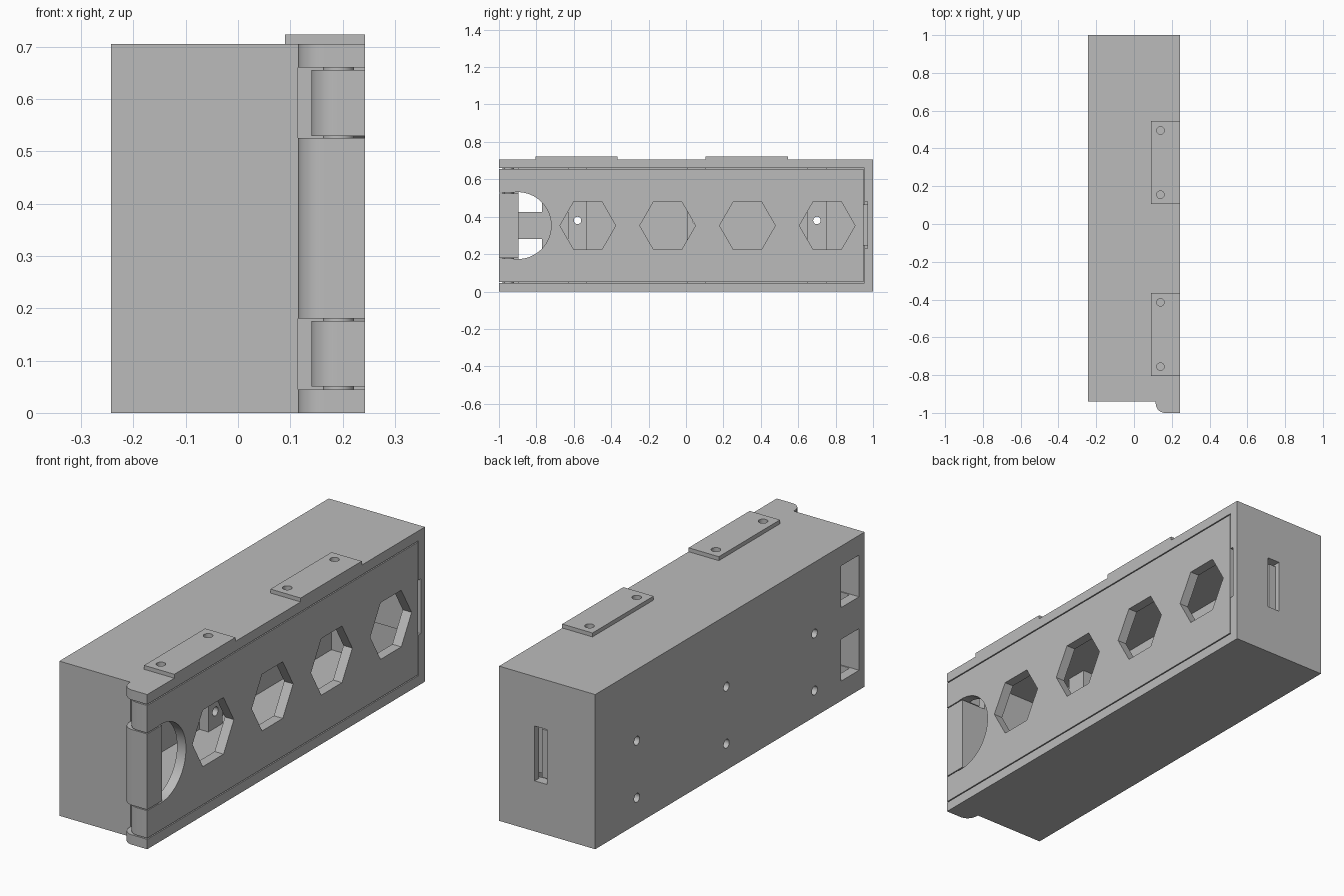
import bpy, bmesh, math
from mathutils import Matrix

if "Cube" in bpy.data.objects:
    bpy.data.objects.remove(bpy.data.objects["Cube"], do_unlink=True)

gray = bpy.data.materials.new("plain_gray")
gray.use_nodes = True
COLOR = (0.5, 0.5, 0.5, 1)
gray.diffuse_color = COLOR
gray.node_tree.nodes["Principled BSDF"].inputs["Base Color"].default_value = COLOR

HALF = 0.2425          # half depth of the case
HEIGHT = 0.705
MID = HEIGHT / 2
WALL = 0.045
INNER = HALF - WALL


def finish(name, bm):
    bmesh.ops.recalc_face_normals(bm, faces=bm.faces)
    mesh = bpy.data.meshes.new(name)
    bm.to_mesh(mesh)
    bm.free()
    mesh.materials.append(gray)
    obj = bpy.data.objects.new(name, mesh)
    bpy.context.collection.objects.link(obj)
    return obj


def box(name, xs, ys, zs):
    bm = bmesh.new()
    bmesh.ops.create_cube(bm, size=1)
    for v in bm.verts:
        v.co = [(r[0] + r[1]) / 2 + c * (r[1] - r[0]) for c, r in zip(v.co, (xs, ys, zs))]
    return finish(name, bm)


def rod(name, center, radius, length, axis="Z", sides=32, spin=0):
    bm = bmesh.new()
    turn = Matrix.Rotation(math.pi / 2, 4, "Y") if axis == "X" else Matrix()
    bmesh.ops.create_cone(bm, cap_ends=True, segments=sides, radius1=radius, radius2=radius,
                          depth=length,
                          matrix=Matrix.Translation(center) @ turn @ Matrix.Rotation(spin, 4, "Z"))
    return finish(name, bm)


def extrude(name, points, z0, z1):
    bm = bmesh.new()
    face = bm.faces.new([bm.verts.new((x, y, z0)) for x, y in points])
    top = bmesh.ops.extrude_face_region(bm, geom=[face])["geom"]
    bmesh.ops.translate(bm, vec=(0, 0, z1 - z0), verts=[v for v in top if isinstance(v, bmesh.types.BMVert)])
    return finish(name, bm)


def arc(cx, cy, r, steps=10):
    """Quarter round for the hinge edge."""
    return [(cx + r * math.cos(a), cy + r * math.sin(a))
            for a in (math.pi + math.pi / 2 * i / steps for i in range(steps + 1))]


def cut(obj, cutters):
    for c in cutters:
        m = obj.modifiers.new("cut", "BOOLEAN")
        m.operation, m.solver, m.object = "DIFFERENCE", "EXACT", c
    bpy.context.view_layer.update()
    result = bpy.data.meshes.new_from_object(
        obj.evaluated_get(bpy.context.evaluated_depsgraph_get()))
    obj.modifiers.clear()
    obj.data = result
    for c in cutters:
        bpy.data.objects.remove(c, do_unlink=True)


# Case shell with rounded hinge flange
case = extrude("case", [(HALF, 1), (-HALF, 1), (-HALF, -0.94), (0.115, -0.94)]
               + arc(0.165, -0.95, 0.05) + [(HALF, -1)], 0, HEIGHT)
cutters = [box("cavity", (-INNER, 0.4), (-0.895, 0.955), (WALL, HEIGHT - WALL))]
for z in (0.1125, HEIGHT - 0.1125):
    cutters.append(box("hinge_gap", (0.115, 0.4), (-1.1, -0.89), (z - 0.0675, z + 0.0675)))
for z in (0.185, HEIGHT - 0.185):
    cutters.append(box("side_window", (-0.4, -0.15), (-0.9, -0.77), (z - 0.095, z + 0.095)))
cutters.append(box("latch_slot", (0, 0.063), (0.9, 1.1), (0.23, 0.48)))
cutters.append(box("latch_notch", (0.05, 0.4), (0.9, 0.97), (0.23, 0.48)))

# Ribs on the inner side wall, with screw holes through them
RIBS = (-0.58, 0.055, 0.70)
SCREWS = (0.12, 0.38)
for y in RIBS:
    cutters += [rod("screw_hole", (-0.2, y, z), 0.02, 0.3, "X") for z in SCREWS]
TABS = (-0.585, 0.325)
for t in TABS:
    cutters += [rod("tab_hole", (0.14, t + s, HEIGHT), 0.02, 0.2) for s in (-0.17, 0.17)]
cut(case, cutters)

ribs = []
for y in RIBS:
    rib = box("wall_rib", (-INNER - 0.002, -INNER + WALL), (y - 0.05, y + 0.05),
              (WALL - 0.002, HEIGHT - WALL + 0.002))
    cut(rib, [rod("screw_hole", (-0.2, y, z), 0.02, 0.3, "X") for z in SCREWS])
    ribs.append(rib)

# Mounting tabs on the top
tabs = []
for t in TABS:
    tab = box("mounting_tab", (0.09, HALF), (t - 0.22, t + 0.22), (HEIGHT, HEIGHT + 0.018))
    cut(tab, [rod("tab_hole", (0.14, t + s, HEIGHT), 0.02, 0.2) for s in (-0.17, 0.17)])
    tabs.append(tab)

# Lid with hinge knuckles, hexagonal openings and a round relief
lid = extrude("lid", [(HALF, 0.95), (INNER, 0.95), (INNER, -0.9), (0.14, -0.9)]
              + arc(0.19, -0.95, 0.05) + [(HALF, -1)], 0.05, HEIGHT - 0.05)
cutters = [rod("round_relief", (0.2, -0.9, MID), 0.179, 0.4, "X", 64),
           box("knuckle_relief", (0, 0.4), (-1.1, -0.9), (MID - 0.177, MID + 0.177))]
for i in range(4):
    cutters.append(rod("hex_opening", (0.2, -0.525 + i * 0.4267, MID), 0.149, 0.4, "X", 6))
cut(lid, cutters)

# Hinge pin and latch
pin = rod("hinge_pin", (0.192, -0.95, MID), 0.03, HEIGHT - 0.04)
latch_arm = box("latch_arm", (0, INNER + 0.002), (0.925, 0.948), (0.245, 0.465))
latch_hook = box("latch_hook", (0.005, 0.04), (0.94, 0.98), (0.245, 0.465))

# Smooth round walls, keep edges sharp
bpy.ops.object.select_all(action="DESELECT")
for obj in [case, lid, pin] + ribs + tabs:
    obj.select_set(True)
bpy.context.view_layer.objects.active = case
bpy.ops.object.shade_smooth_by_angle(angle=math.radians(30))
